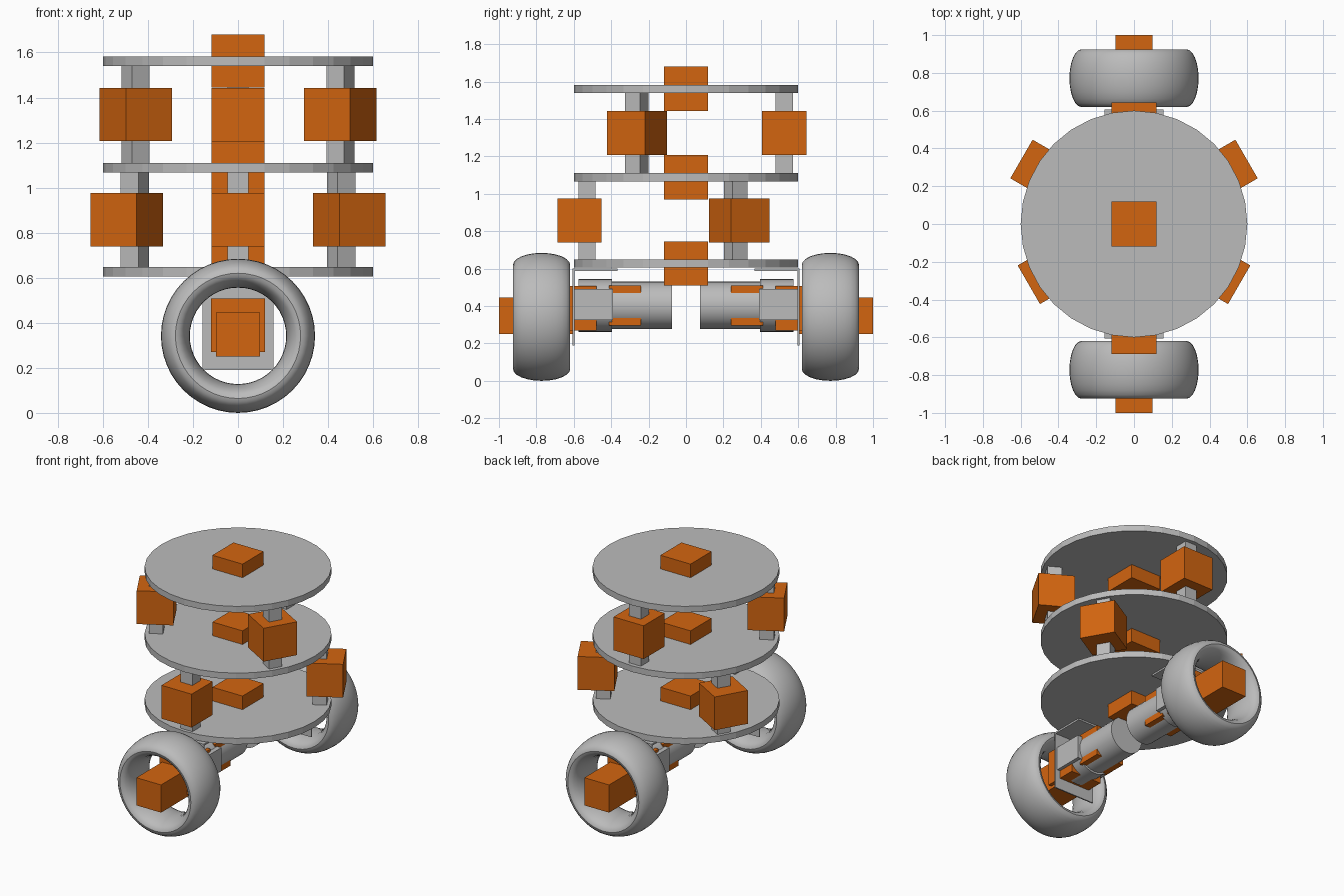
import bpy, math
from mathutils import Matrix

if "Cube" in bpy.data.objects:
    bpy.data.objects.remove(bpy.data.objects["Cube"])


def material(name, rgb):
    m = bpy.data.materials.new(name)
    m.diffuse_color = (*rgb, 1)
    m.use_nodes = True
    m.node_tree.nodes["Principled BSDF"].inputs["Base Color"].default_value = m.diffuse_color
    return m


GREY = material("light grey", (0.5, 0.5, 0.5))
ORANGE = material("orange", (0.65, 0.13, 0.005))


def finish(name, mat):
    o = bpy.context.object
    o.name = name
    o.data.materials.append(mat)
    return o


def box(name, mat, lo, hi, turn=0.0):
    """Box between two corners, then turned about the z axis of the model."""
    bpy.ops.mesh.primitive_cube_add(size=1)
    o = finish(name, mat)
    size = [b - a for a, b in zip(lo, hi)]
    mid = [(a + b) / 2 for a, b in zip(lo, hi)]
    o.data.transform(Matrix.Rotation(turn, 4, 'Z') @ Matrix.Translation(mid)
                     @ Matrix.Diagonal((*size, 1)))
    return o


def rod(name, mat, r, y0, y1, z, sides=32):
    """Cylinder along y."""
    bpy.ops.mesh.primitive_cylinder_add(vertices=sides, radius=r, depth=abs(y1 - y0),
                                        location=(0, (y0 + y1) / 2, z),
                                        rotation=(math.pi / 2, 0, 0))
    o = finish(name, mat)
    bpy.ops.object.shade_smooth_by_angle(angle=math.radians(30))
    return o


# Three round decks, each with a block through its middle
for i, (z0, z1) in enumerate([(0.605, 0.648), (1.067, 1.11), (1.54, 1.583)]):
    bpy.ops.mesh.primitive_cylinder_add(vertices=32, radius=0.6, depth=z1 - z0,
                                        location=(0, 0, (z0 + z1) / 2))
    finish(f"deck_{i}", GREY)
    m = (z0 + z1) / 2
    box(f"deck_block_{i}", ORANGE, (-0.118, -0.118, m - 0.118), (0.118, 0.118, m + 0.118))

# Posts between decks, each with a block around it
levels = [(0.648, 1.067, 0.53, 0.57, -90), (1.11, 1.54, 0.525, 0.525, 90)]
for i, (z0, z1, rp, rb, start) in enumerate(levels):
    m = (z0 + z1) / 2
    for k in range(3):
        a = math.radians(start + 120 * k)
        box(f"post_{i}_{k}", GREY, (rp - 0.046, -0.046, z0), (rp + 0.046, 0.046, z1), a)
        box(f"post_block_{i}_{k}", ORANGE, (rb - 0.118, -0.118, m - 0.118),
            (rb + 0.118, 0.118, m + 0.118), a)

# Drive unit on each side: bracket, motor, gearbox, hub and tyre
MZ = 0.403
for side, s in (("front", -1), ("back", 1)):
    def sbox(name, mat, x, y0, y1, z0, z1):
        box(f"{side}_{name}", mat, (-x, min(s * y0, s * y1), z0), (x, max(s * y0, s * y1), z1))

    sbox("bracket_plate", GREY, 0.157, 0.597, 0.606, 0.19, 0.6)
    sbox("bracket_flange", GREY, 0.157, 0.365, 0.6, 0.588, 0.6)
    rod(f"{side}_motor", GREY, 0.127, s * 0.075, s * 0.4, MZ)
    sbox("motor_block", ORANGE, 0.108, 0.24, 0.412, MZ - 0.108, MZ + 0.108)
    rod(f"{side}_gearbox", GREY, 0.141, s * 0.395, s * 0.575, MZ)
    sbox("gearbox_rib", GREY, 0.143, 0.39, 0.597, 0.325, 0.49)
    sbox("mount_block", ORANGE, 0.12, 0.478, 0.71, 0.27, 0.508)
    sbox("axle_block", ORANGE, 0.097, 0.6, 1.0, 0.25, 0.446)

    # Tyre: ring with a wide oval section
    bpy.ops.mesh.primitive_torus_add(major_radius=0.278, minor_radius=0.064,
                                     major_segments=48, minor_segments=24)
    t = finish(f"{side}_tyre", GREY)
    t.data.transform(Matrix.Translation((0, s * 0.772, 0.342))
                     @ Matrix.Rotation(math.pi / 2, 4, 'X')
                     @ Matrix.Diagonal((1, 1, 0.153 / 0.064, 1)))
    bpy.ops.object.shade_smooth_by_angle(angle=math.radians(30))
